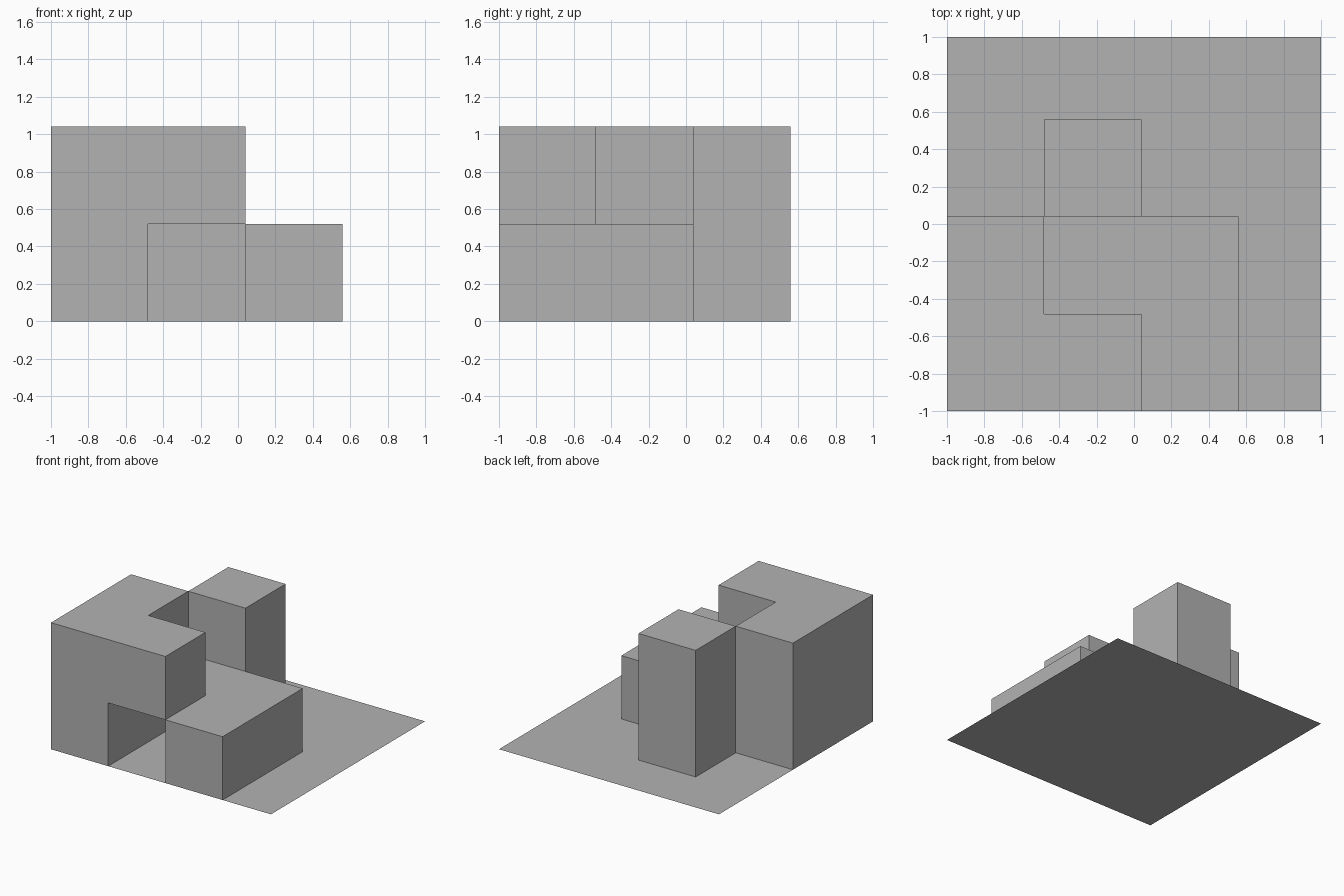
import bpy, bmesh
from mathutils import Vector

if "Cube" in bpy.data.objects:
    bpy.data.objects.remove(bpy.data.objects["Cube"])

grey = bpy.data.materials.new("plain grey")
grey.diffuse_color = (0.448, 0.448, 0.448, 1)
grey.use_nodes = True
grey.node_tree.nodes["Principled BSDF"].inputs["Base Color"].default_value = grey.diffuse_color

U = 0.52  # side of one building cell


def finish(name, bm):
    me = bpy.data.meshes.new(name)
    bm.to_mesh(me)
    bm.free()
    me.materials.append(grey)
    ob = bpy.data.objects.new(name, me)
    bpy.context.collection.objects.link(ob)


def at(p):
    return Vector((-1 + p[0] * U, -1 + p[1] * U, p[2] * U))


def quad(bm, corners):
    bm.faces.new([bm.verts.new(at(c)) for c in corners])


# Ground sheet
bm = bmesh.new()
bmesh.ops.create_grid(bm, x_segments=1, y_segments=1, size=1)
finish("ground_sheet", bm)

# Stepped building: filled cells, only the outer skin is built
cells = {(0, 0, 0), (0, 1, 0), (0, 0, 1), (0, 1, 1),  # tall left block
         (1, 0, 1),                                   # overhang
         (2, 0, 0), (2, 1, 0),                        # low right block
         (1, 2, 0), (1, 2, 1)}                        # rear tower
bm = bmesh.new()
for c in sorted(cells):
    for axis in range(3):
        for side in (0, 1):
            n = list(c)
            n[axis] += 2 * side - 1
            if tuple(n) in cells or n[2] < 0:
                continue
            a, b = (axis + 1) % 3, (axis + 2) % 3
            ring = []
            for da, db in ((0, 0), (1, 0), (1, 1), (0, 1)):
                p = list(c)
                p[axis] += side
                p[a] += da
                p[b] += db
                ring.append(p)
            quad(bm, ring if side else ring[::-1])

# Thin roof over the passage, level with the low block
quad(bm, [(1, 1, 1), (2, 1, 1), (2, 2, 1), (1, 2, 1)])

# Join the skin and merge flat neighbours
bmesh.ops.remove_doubles(bm, verts=bm.verts, dist=0.001)
bmesh.ops.dissolve_limit(bm, angle_limit=0.01, verts=bm.verts, edges=bm.edges)
finish("stepped_building", bm)
